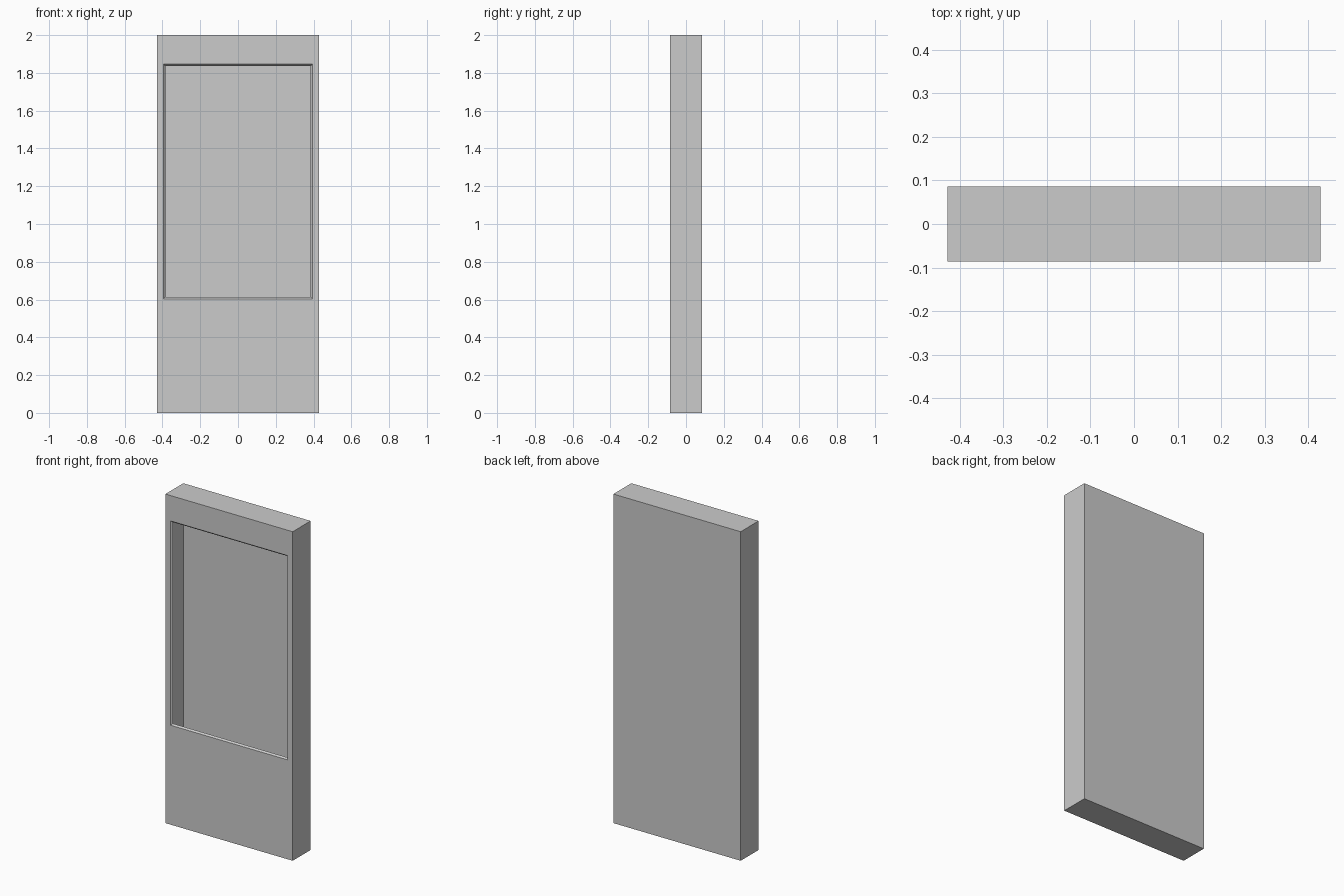
import bpy
import bmesh

if "Cube" in bpy.data.objects:
    bpy.data.objects.remove(bpy.data.objects["Cube"])

W, D = 0.428, 0.086      # half width, half depth
H = 2.0

bm = bmesh.new()


def rect(half_w, y, z0, z1):
    """Rectangular loop of vertices facing the front."""
    return [bm.verts.new((x, y, z)) for x, z in
            ((-half_w, z0), (half_w, z0), (half_w, z1), (-half_w, z1))]


def bridge(a, b):
    """Quads between two matching loops."""
    for i in range(4):
        j = (i + 1) % 4
        bm.faces.new((a[i], a[j], b[j], b[i]))


# Hollow thin-walled cabinet: back, sides, front surround, bevelled window lip
back = rect(W, D, 0, H)
front = rect(W, -D, 0, H)
window = rect(0.394, -D, 0.604, 1.846)
lip = rect(0.385, -D + 0.01, 0.613, 1.837)

bm.faces.new(back[::-1])
bridge(back, front)
bridge(front, window)
bridge(window, lip)

mesh = bpy.data.meshes.new("kiosk_cabinet")
bm.to_mesh(mesh)
bm.free()
cabinet = bpy.data.objects.new("kiosk_cabinet", mesh)
bpy.context.collection.objects.link(cabinet)
